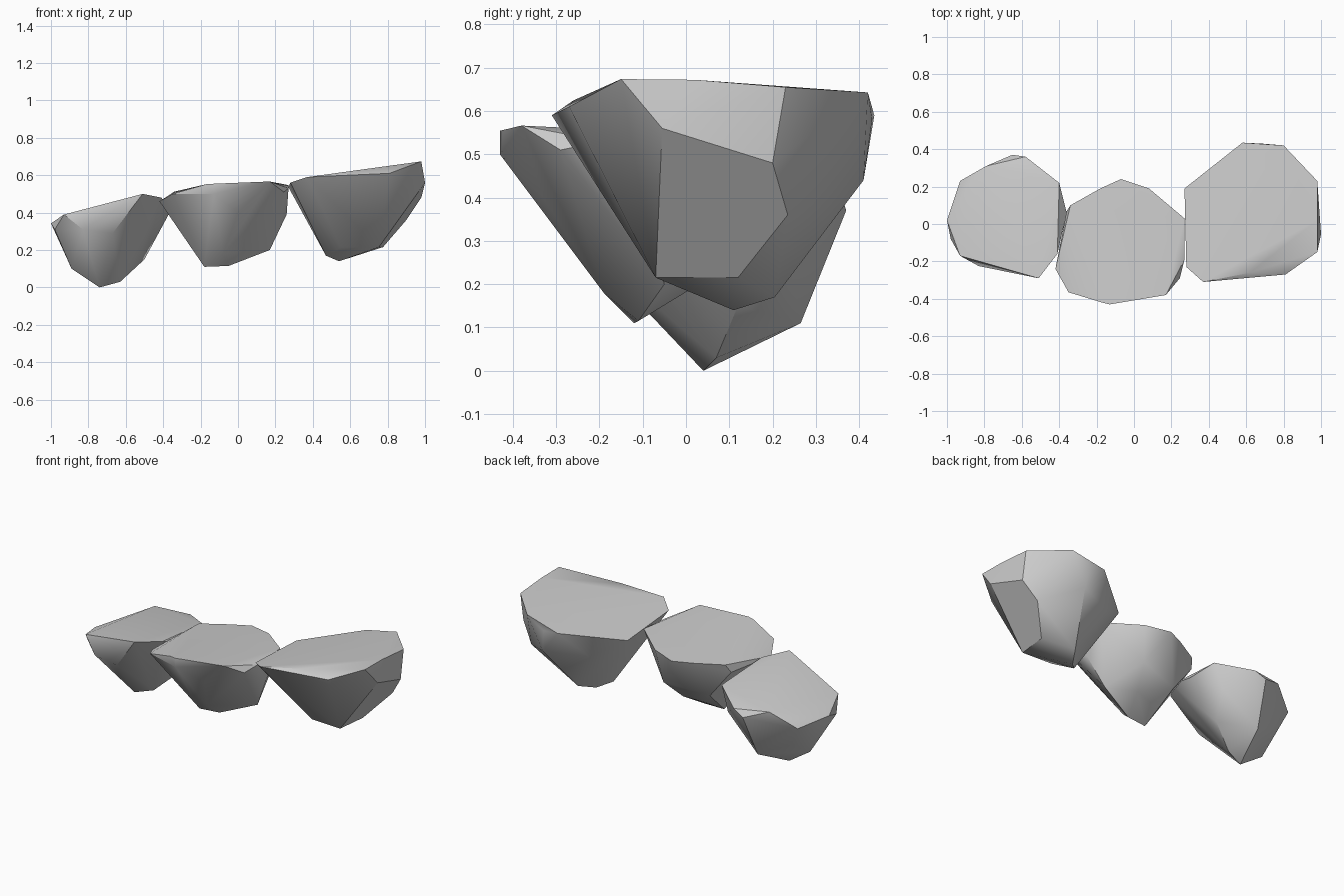
import bpy, bmesh, math


def floating_rock(name, plane, rim, under):
    """Convex boulder: rim points lie on a tilted top plane, the rest hang below."""
    a, b, c = plane
    points = [(x, y, a + b * x + c * y) for x, y in rim] + under
    bm = bmesh.new()
    for p in points:
        bm.verts.new(p)
    hull = bmesh.ops.convex_hull(bm, input=bm.verts[:])
    spare = {v for key in ("geom_interior", "geom_unused") for v in hull[key]
             if isinstance(v, bmesh.types.BMVert)}
    bmesh.ops.delete(bm, geom=list(spare), context='VERTS')
    # merge the flat facets
    bmesh.ops.dissolve_limit(bm, angle_limit=math.radians(3),
                             verts=bm.verts[:], edges=bm.edges[:])
    bmesh.ops.recalc_face_normals(bm, faces=bm.faces[:])
    bm.normal_update()
    mesh = bpy.data.meshes.new(name)
    # keys of the edges between the flat top and the sides
    bm.verts.index_update()
    rim_keys = {tuple(sorted(v.index for v in e.verts)) for e in bm.edges
                if len({f.normal.z > 0.7 for f in e.link_faces}) == 2}
    bm.to_mesh(mesh)
    bm.free()
    obj = bpy.data.objects.new(name, mesh)
    bpy.context.collection.objects.link(obj)
    bpy.ops.object.select_all(action='DESELECT')
    obj.select_set(True)
    bpy.context.view_layer.objects.active = obj
    bpy.ops.object.shade_smooth_by_angle(angle=math.radians(34))
    # keep the rim of the flat top crisp
    for edge in mesh.edges:
        if tuple(sorted(edge.vertices)) in rim_keys:
            edge.use_edge_sharp = True


# lowest rock, on the left
floating_rock(
    "left_rock", (0.56, 0.214, -0.169),
    [(-1, 0.02), (-0.93, 0.23), (-0.51, -0.29), (-0.93, -0.17)],
    [(-0.79, 0.31, 0.42), (-0.58, 0.36, 0.405), (-0.40, 0.22, 0.45),
     (-0.41, -0.16, 0.48), (-0.36, 0.06, 0.41), (-0.83, -0.225, 0.31),
     (-0.67, -0.235, 0.29), (-0.66, -0.03, 0.11), (-0.50, 0.12, 0.15),
     (-0.63, 0.07, 0.03), (-0.74, 0.04, 0), (-0.89, 0.05, 0.10),
     (-0.68, 0.265, 0.11), (-0.98, -0.08, 0.31), (-0.65, 0.37, 0.37),
     (-0.86, 0.19, 0.19), (-0.45, 0.23, 0.30)])

# middle rock
floating_rock(
    "middle_rock", (0.535, 0.05, -0.06),
    [(-0.34, 0.10), (-0.18, 0.19), (-0.07, 0.24), (0.08, 0.19), (0.27, 0.03),
     (0.17, -0.38), (-0.13, -0.43), (-0.17, -0.42)],
    [(-0.35, -0.365, 0.50), (-0.42, -0.24, 0.46), (-0.36, 0.07, 0.46),
     (0.27, -0.19, 0.53), (0.245, -0.29, 0.51), (-0.13, -0.43, 0.50),
     (0, -0.33, 0.40), (-0.08, -0.19, 0.18), (0.26, -0.10, 0.39),
     (0.17, -0.05, 0.20), (-0.05, -0.11, 0.115), (-0.18, -0.12, 0.11),
     (0, 0.03, 0.20), (0.05, 0.15, 0.32), (-0.22, 0.08, 0.28),
     (-0.12, 0, 0.185)])

# highest rock, on the right
floating_rock(
    "right_rock", (0.535, 0.14, -0.01),
    [(0.80, 0.42), (0.98, 0.02), (0.98, -0.15), (0.62, -0.26), (0.37, -0.31)],
    [(0.27, 0.19, 0.535), (0.58, 0.435, 0.59), (0.28, -0.23, 0.56),
     (0.98, 0.23, 0.655), (0.81, -0.27, 0.61), (1.0, -0.055, 0.56),
     (0.98, 0.20, 0.48), (0.90, 0.235, 0.36), (0.775, 0.12, 0.215),
     (0.753, -0.07, 0.215), (0.55, -0.06, 0.215), (0.47, 0.04, 0.17),
     (0.54, 0.11, 0.14), (0.60, 0.205, 0.17), (0.70, 0.41, 0.44),
     (0.68, 0.43, 0.58), (0.455, 0.305, 0.43)])
